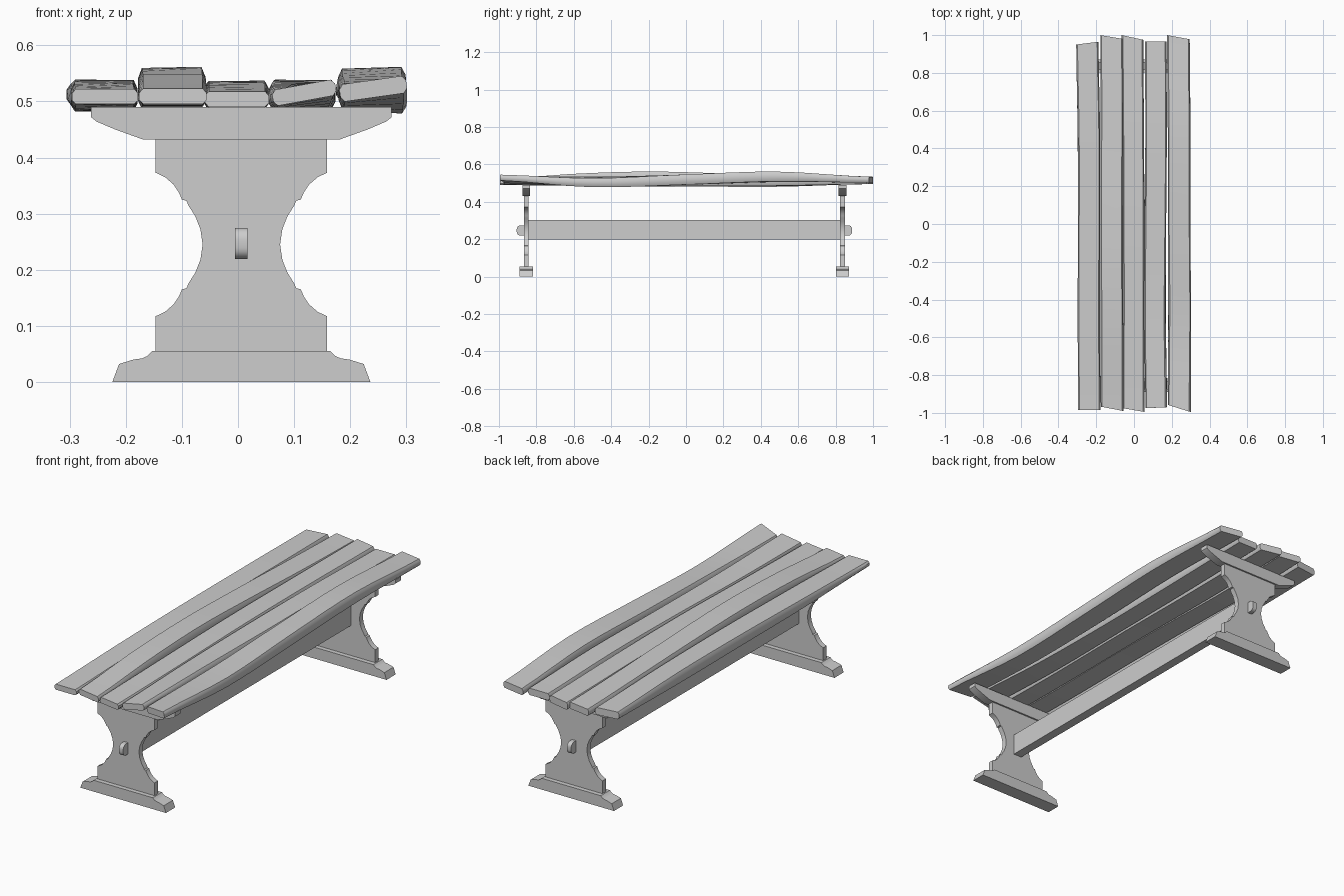
import bpy, bmesh, math

cube = bpy.data.objects.get("Cube")
if cube:
    bpy.data.objects.remove(cube, do_unlink=True)

# Single weathered grey
grey = bpy.data.materials.new("plain_grey")
grey.use_nodes = True
COLOUR = (0.61, 0.61, 0.61, 1)
grey.diffuse_color = COLOUR
grey.node_tree.nodes["Principled BSDF"].inputs["Base Color"].default_value = COLOUR

CENTRE = 0.006


def finish(bm, name):
    bmesh.ops.recalc_face_normals(bm, faces=bm.faces)
    mesh = bpy.data.meshes.new(name)
    bm.to_mesh(mesh)
    bm.free()
    mesh.materials.append(grey)
    obj = bpy.data.objects.new(name, mesh)
    bpy.context.collection.objects.link(obj)
    return obj


def board(name, half_profile, y, thickness):
    """Mirror a (half width, z) profile in x and extrude it along y."""
    outline = half_profile + [(-x, z) for x, z in reversed(half_profile)]
    bm = bmesh.new()
    verts = [bm.verts.new((CENTRE + x, y - thickness / 2, z)) for x, z in outline]
    face = bm.faces.new(verts)
    moved = bmesh.ops.extrude_face_region(bm, geom=[face])["geom"]
    bmesh.ops.translate(bm, vec=(0, thickness, 0),
                        verts=[v for v in moved if isinstance(v, bmesh.types.BMVert)])
    return finish(bm, name)


def box(name, centre, size, bevel=0.0):
    bm = bmesh.new()
    bmesh.ops.create_cube(bm, size=1)
    bmesh.ops.scale(bm, vec=size, verts=bm.verts)
    bmesh.ops.translate(bm, vec=centre, verts=bm.verts)
    if bevel:
        # Round the outline seen from the side
        edges = [e for e in bm.edges if abs(e.verts[0].co.x - e.verts[1].co.x) > 0.001]
        bmesh.ops.bevel(bm, geom=edges, offset=bevel, segments=4, profile=0.5, affect='EDGES')
    return finish(bm, name)


def sample(keys, t):
    """Smooth curve through evenly spaced key values."""
    s = t * (len(keys) - 1)
    i = min(int(s), len(keys) - 2)
    f = s - i
    a, b = keys[i], keys[i + 1]
    before = keys[i - 1] if i else a
    after = keys[i + 2] if i + 2 < len(keys) else b
    return a + f / 2 * (b - before + f * (2 * before - 5 * a + 4 * b - after
                                          + f * (3 * (a - b) + after - before)))


def plank(name, x, half, tops, bottoms, rolls, drift, front, back, steps=16):
    """Warped plank: chamfered section swept along y with skewed ends."""
    bm = bmesh.new()
    rings = []
    for k in range(steps + 1):
        t = k / steps
        top, bottom = sample(tops, t), sample(bottoms, t)
        h, mid = (top - bottom) / 2, (top + bottom) / 2
        c, d = 0.007, h * 0.55
        section = [(half - c, h), (half, h - d), (half, d - h), (half - c, -h),
                   (c - half, -h), (-half, d - h), (-half, h - d), (c - half, h)]
        roll = sample(rolls, t)
        ring = []
        for u, w in section:
            side = (u / half + 1) / 2
            y0 = front[0] + (front[1] - front[0]) * side
            y1 = back[0] + (back[1] - back[0]) * side
            ring.append(bm.verts.new((
                x + sample(drift, t) + u * math.cos(roll) - w * math.sin(roll),
                y0 + (y1 - y0) * t,
                mid + u * math.sin(roll) + w * math.cos(roll))))
        rings.append(ring)
    for a, b in zip(rings, rings[1:]):
        for i in range(8):
            j = (i + 1) % 8
            bm.faces.new((a[i], a[j], b[j], b[i]))
    bm.faces.new(rings[0])
    bm.faces.new(rings[-1])
    return finish(bm, name)


parts = []

# Seat planks, right to left
parts += [
    plank("plank_outer_right", -0.241, 0.059, [.522, .532, .538, .537, .53],
          [.495, .486, .483, .482, .495], [0, .02, 0, -.03, 0],
          [.004, .002, .003, .002, -.006], (-.985, -.985), (.95, .965)),
    plank("plank_inner_right", -0.118, 0.06, [.523, .55, .561, .552, .538, .528],
          [.495, .492, .495, .492, .486, .496], [0, 0, .02, 0, -.02, 0],
          [.002, 0, 0], (-.967, -.99), (1.0, .98)),
    plank("plank_middle", -0.002, 0.057, [.518, .527, .536, .535, .53],
          [.49, .486, .488, .486, .495], [0, -.02, 0, .02, 0],
          [0, 0, 0, -.002, -.006], (-.975, -.995), (1.0, .975)),
    plank("plank_inner_left", 0.115, 0.057, [.53, .532, .536, .538, .528],
          [.501, .488, .486, .486, .495], [.18, .07, -.02, 0, 0],
          [.003, -.004, -.002, .002, 0], (-.975, -.97), (.965, .965)),
    plank("plank_outer_left", 0.239, 0.06, [.538, .53, .546, .56, .534],
          [.507, .482, .492, .508, .502], [.14, -.07, 0, .03, 0],
          [.002, .002, 0, 0, -.004], (-.958, -.995), (1.0, .978)),
]

# Half profiles: the leg is also mirrored about its waist
lower_leg = [(.153, .055), (.153, .117), (.136, .125), (.121, .138), (.111, .153),
             (.106, .165), (.098, .167), (.094, .176), (.082, .195), (.073, .218)]
WAIST = 0.245
leg = lower_leg + [(.069, WAIST)] + [(x, 2 * WAIST - z) for x, z in reversed(lower_leg)]
foot = [(.23, 0), (.218, .032), (.192, .04), (.177, .042), (.168, .046), (.159, .055)]
cleat = [(.175, .432), (.225, .45), (.258, .464), (.268, .472), (.268, .49)]

for end, y, sign in (("front", -0.854, -1), ("back", 0.837, 1)):
    parts.append(board(end + "_leg", leg, y, 0.026))
    parts.append(board(end + "_foot", foot, y, 0.07))
    parts.append(board(end + "_cleat", cleat, y, 0.042))
    # Tenon end poking through the leg
    parts.append(box(end + "_tenon", (CENTRE, y + sign * 0.021, 0.247), (.022, .06, .055), 0.02))

# Long stretcher between the legs
parts.append(box("stretcher", (CENTRE, -0.008, 0.251), (.045, 1.67, .104)))

bpy.ops.object.select_all(action='DESELECT')
for obj in parts:
    obj.select_set(True)
bpy.context.view_layer.objects.active = parts[0]
bpy.ops.object.shade_smooth_by_angle(angle=math.radians(40))
